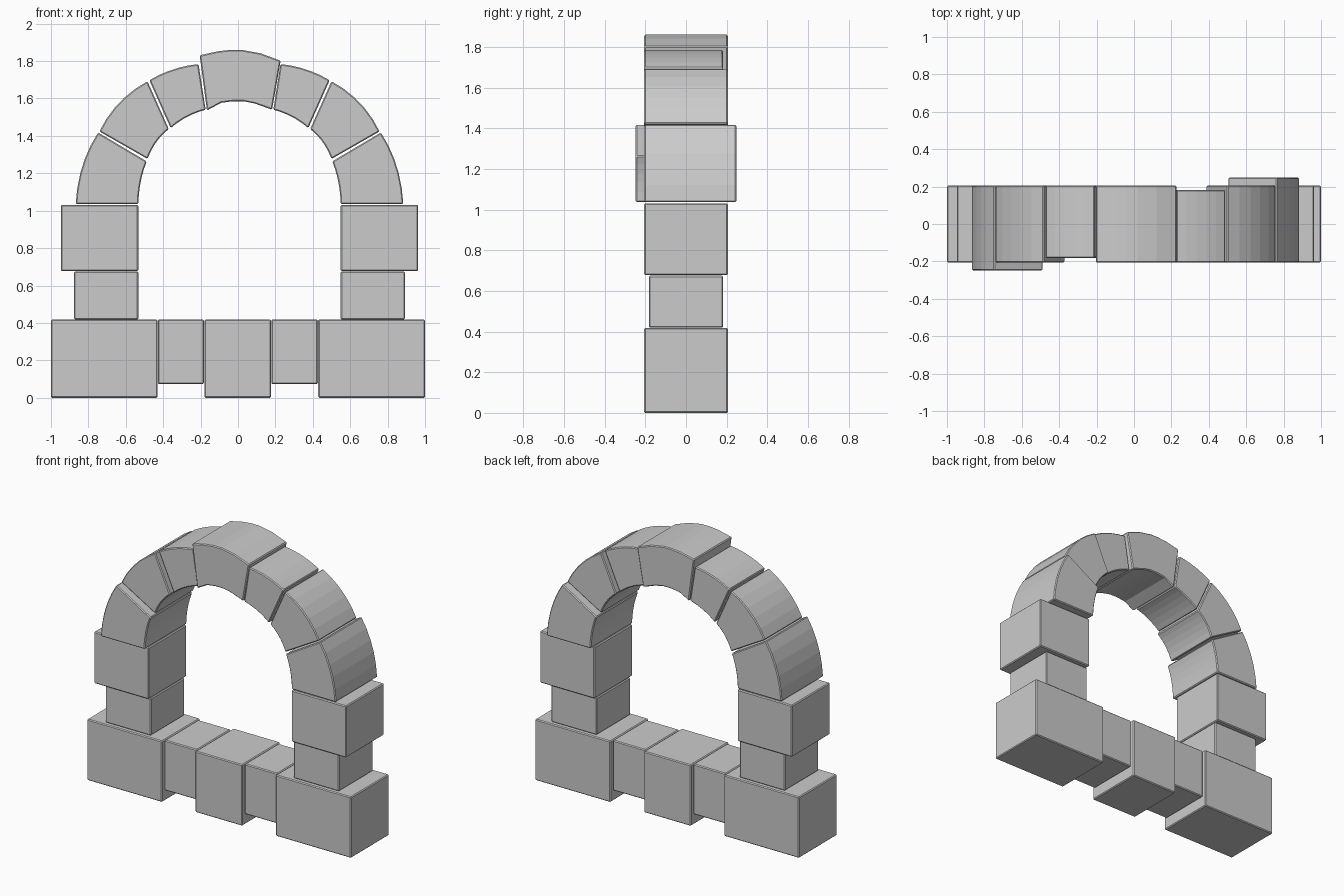
import bpy, bmesh
from mathutils import Vector

if "Cube" in bpy.data.objects:
    bpy.data.objects.remove(bpy.data.objects["Cube"])

CX = 0.008  # arch mirror axis


def prism(name, outline, y0, y1, bevel=0.006):
    """Extrude an x/z outline from y0 to y1, with a small worn edge."""
    bm = bmesh.new()
    face = bm.faces.new([bm.verts.new((x, y0, z)) for x, z in outline])
    ext = bmesh.ops.extrude_face_region(bm, geom=[face])
    verts = [g for g in ext["geom"] if isinstance(g, bmesh.types.BMVert)]
    bmesh.ops.translate(bm, verts=verts, vec=(0, y1 - y0, 0))
    bmesh.ops.recalc_face_normals(bm, faces=bm.faces)
    mesh = bpy.data.meshes.new(name)
    bm.to_mesh(mesh)
    bm.free()
    ob = bpy.data.objects.new(name, mesh)
    bpy.context.collection.objects.link(ob)
    mod = ob.modifiers.new("worn_edges", "BEVEL")
    mod.width = bevel
    mod.segments = 1
    mod.limit_method = "ANGLE"
    mod.angle_limit = 0.7
    return ob


def block(name, x0, x1, z0, z1, y):
    return prism(name, [(x0, z0), (x1, z0), (x1, z1), (x0, z1)], -y, y)


def arc(a, m, b, n=5):
    """Parabolic arc from a through m to b."""
    a, m, b = Vector(a), Vector(m), Vector(b)
    c = 2 * m - (a + b) / 2
    return [tuple(a * (1 - t) ** 2 + c * 2 * t * (1 - t) + b * t * t)
            for t in (i / n for i in range(n + 1))]


# Base course
block("base_stone_left", -1.0, -0.431, 0, 0.418, 0.206)
block("base_stone_right", 0.429, 1.0, 0, 0.418, 0.206)
block("base_stone_middle", -0.18, 0.176, 0, 0.418, 0.206)
block("base_link_left", -0.429, -0.182, 0.074, 0.418, 0.183)
block("base_link_right", 0.178, 0.427, 0.074, 0.418, 0.183)

# Side pillars
block("pillar_lower_left", -0.877, -0.533, 0.419, 0.675, 0.183)
block("pillar_lower_right", 0.549, 0.893, 0.419, 0.675, 0.183)
block("pillar_upper_left", -0.947, -0.533, 0.677, 1.031, 0.206)
block("pillar_upper_right", 0.549, 0.963, 0.677, 1.031, 0.206)

# Arch stones: outer arc, inner arc, front and back depth (left side)
stones = [
    ("arch_stone_low", ((-0.868, 1.036), (-0.832, 1.24), (-0.748, 1.418)),
     ((-0.488, 1.264), (-0.52, 1.156), (-0.533, 1.036)), -0.248, 0.206),
    ("arch_stone_middle", ((-0.741, 1.424), (-0.634, 1.579), (-0.484, 1.692)),
     ((-0.37, 1.437), (-0.437, 1.367), (-0.484, 1.277)), -0.206, 0.206),
    ("arch_stone_high", ((-0.474, 1.698), (-0.346, 1.756), (-0.211, 1.784)),
     ((-0.173, 1.54), (-0.272, 1.502), (-0.36, 1.442)), -0.182, 0.206),
]
for name, outer, inner, y0, y1 in stones:
    outline = arc(*outer) + arc(*inner)
    prism(name + "_left", outline, y0, y1)
    # The right side is the left turned half way round
    prism(name + "_right", [(2 * CX - x, z) for x, z in outline], -y1, -y0)

# Slightly tilted keystone
prism("keystone", [(-0.205, 1.831), (-0.105, 1.853), (-0.04, 1.86), (0.02, 1.86),
                   (0.12, 1.842), (0.228, 1.802), (0.182, 1.54), (0.09, 1.573),
                   (0.03, 1.585), (-0.03, 1.585), (-0.09, 1.577), (-0.166, 1.536)],
      -0.206, 0.206)
